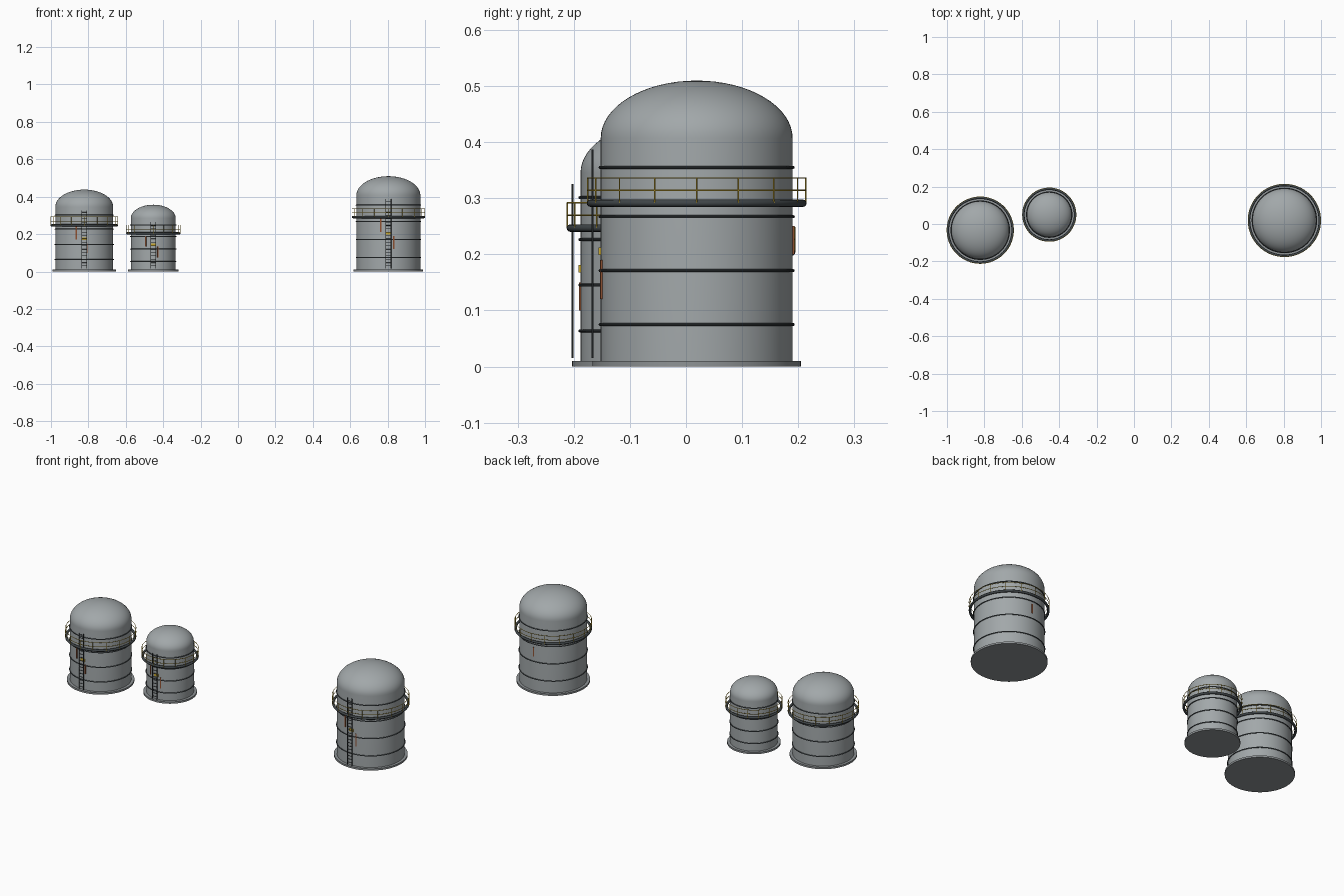
import bpy
import bmesh
from math import sin, cos, pi, asin, radians
from mathutils import Matrix, Vector

cube = bpy.data.objects.get("Cube")
if cube:
    bpy.data.objects.remove(cube, do_unlink=True)


def material(name, r, g, b):
    m = bpy.data.materials.new(name)
    m.use_nodes = True
    m.diffuse_color = (r, g, b, 1)
    m.node_tree.nodes["Principled BSDF"].inputs["Base Color"].default_value = (r, g, b, 1)
    return m


SHELL = material("tank grey", 0.36, 0.39, 0.40)
BASE = material("base grey", 0.27, 0.29, 0.30)
STEEL = material("dark steel", 0.05, 0.06, 0.065)
YELLOW = material("safety yellow", 0.60, 0.40, 0.03)
RUST = material("rust", 0.27, 0.08, 0.03)


def finish(bm, name, mat, smooth=True):
    bmesh.ops.recalc_face_normals(bm, faces=bm.faces)
    me = bpy.data.meshes.new(name)
    bm.to_mesh(me)
    bm.free()
    me.materials.append(mat)
    ob = bpy.data.objects.new(name, me)
    bpy.context.collection.objects.link(ob)
    if smooth:
        bpy.ops.object.select_all(action="DESELECT")
        ob.select_set(True)
        bpy.context.view_layer.objects.active = ob
        bpy.ops.object.shade_smooth_by_angle(angle=radians(40))
    return ob


def lathe(bm, centre, profile, closed=False, steps=64):
    """Spin (radius, z) points around a vertical axis."""
    verts = [bm.verts.new((centre.x + r, centre.y, z)) for r, z in profile]
    pairs = list(zip(verts, verts[1:]))
    if closed:
        pairs.append((verts[-1], verts[0]))
    edges = [bm.edges.new(p) for p in pairs]
    bmesh.ops.spin(bm, geom=verts + edges, cent=centre, axis=(0, 0, 1),
                   angle=2 * pi, steps=steps, use_merge=True)
    bmesh.ops.remove_doubles(bm, verts=bm.verts, dist=0.00001)


def ring(bm, centre, major, minor, z, sides=8):
    circle = [(major + minor * cos(2 * pi * i / sides),
               z + minor * sin(2 * pi * i / sides)) for i in range(sides)]
    lathe(bm, centre, circle, closed=True)


def rod(bm, a, b, radius):
    """Thin cylinder between two points."""
    d = b - a
    turn = d.to_track_quat("Z", "Y").to_matrix().to_4x4()
    bmesh.ops.create_cone(bm, cap_ends=True, segments=8, radius1=radius, radius2=radius,
                          depth=d.length, matrix=Matrix.Translation((a + b) / 2) @ turn)


def wall_plate(name, mat, centre, radius, angle, z, width, height):
    """Thin plate lying on the wall; angle 0 is the front."""
    bm = bmesh.new()
    place = (Matrix.Translation(centre) @ Matrix.Rotation(angle, 4, "Z")
             @ Matrix.Translation((0, -radius - 0.001, z))
             @ Matrix.Diagonal((width, 0.005, height, 1)))
    bmesh.ops.create_cube(bm, size=1, matrix=place)
    finish(bm, name, mat, smooth=False)


def tank(label, x, y, R, H, streaks):
    c = Vector((x, y, 0))

    # Foundation disc
    bm = bmesh.new()
    lathe(bm, c, [(0, 0), (R + 0.015, 0), (R + 0.015, 0.01), (0, 0.01)])
    finish(bm, label + "_base", BASE)

    # Wall and elliptical dome
    dome = [(R * cos(i * pi / 32), H + 0.6 * R * sin(i * pi / 32)) for i in range(16)]
    bm = bmesh.new()
    lathe(bm, c, [(0, 0.008), (R, 0.008)] + dome + [(0, H + 0.6 * R)])
    finish(bm, label + "_shell", SHELL)

    # Hoops around the wall
    bm = bmesh.new()
    for k in (0.184, 0.42, 0.656, 0.872):
        ring(bm, c, R + 0.0012, 0.0027, H * k)
    finish(bm, label + "_hoops", STEEL)

    # Walkway ring
    deck = H * 0.715
    bm = bmesh.new()
    ring(bm, c, R + 0.0183, 0.0065, deck, sides=12)
    finish(bm, label + "_walkway", STEEL)

    # Guard rail with posts
    bm = bmesh.new()
    for h in (0.023, 0.045):
        ring(bm, c, R + 0.0235, 0.0013, deck + h, sides=6)
    for i in range(16):
        a = i * pi / 8
        foot = c + Vector(((R + 0.0235) * cos(a), (R + 0.0235) * sin(a), deck))
        rod(bm, foot, foot + Vector((0, 0, 0.045)), 0.0013)
    finish(bm, label + "_guard_rail", YELLOW)

    # Front ladder
    bm = bmesh.new()
    front = c + Vector((0, -R - 0.0145, 0))
    side = Vector((0.0135, 0, 0))
    for s in (-1, 1):
        rod(bm, front + s * side + Vector((0, 0, 0.015)),
            front + s * side + Vector((0, 0, H - 0.02)), 0.002)
    z = 0.03
    while z < H - 0.025:
        up = Vector((0, 0, z))
        rod(bm, front - side + up, front + side + up, 0.0014)
        z += 0.018
    finish(bm, label + "_ladder", STEEL)

    # Warning plate behind the ladder
    wall_plate(label + "_sign", YELLOW, c, R, 0, H * 0.505, 0.026, 0.014)

    # Rust streaks, given as sideways offset, bottom and top
    for i, (dx, low, high) in enumerate(streaks):
        wall_plate(f"{label}_rust_streak_{i}", RUST, c, R, asin(dx / R),
                   (low + high) / 2, 0.006, high - low)


tank("large_tank", 0.804, 0.019, 0.171, 0.407, [(-0.04, 0.21, 0.285), (0.028, 0.12, 0.19)])
tank("medium_tank", -0.822, -0.033, 0.155, 0.345, [(-0.042, 0.17, 0.24), (0.014, 0.1, 0.15)])
tank("small_tank", -0.453, 0.05, 0.12, 0.285, [(-0.04, 0.134, 0.187), (0.024, 0.075, 0.134)])

# Streak on the back of the large tank
wall_plate("large_tank_back_streak", RUST, Vector((0.804, 0.019, 0)), 0.171, pi,
           0.225, 0.006, 0.05)
